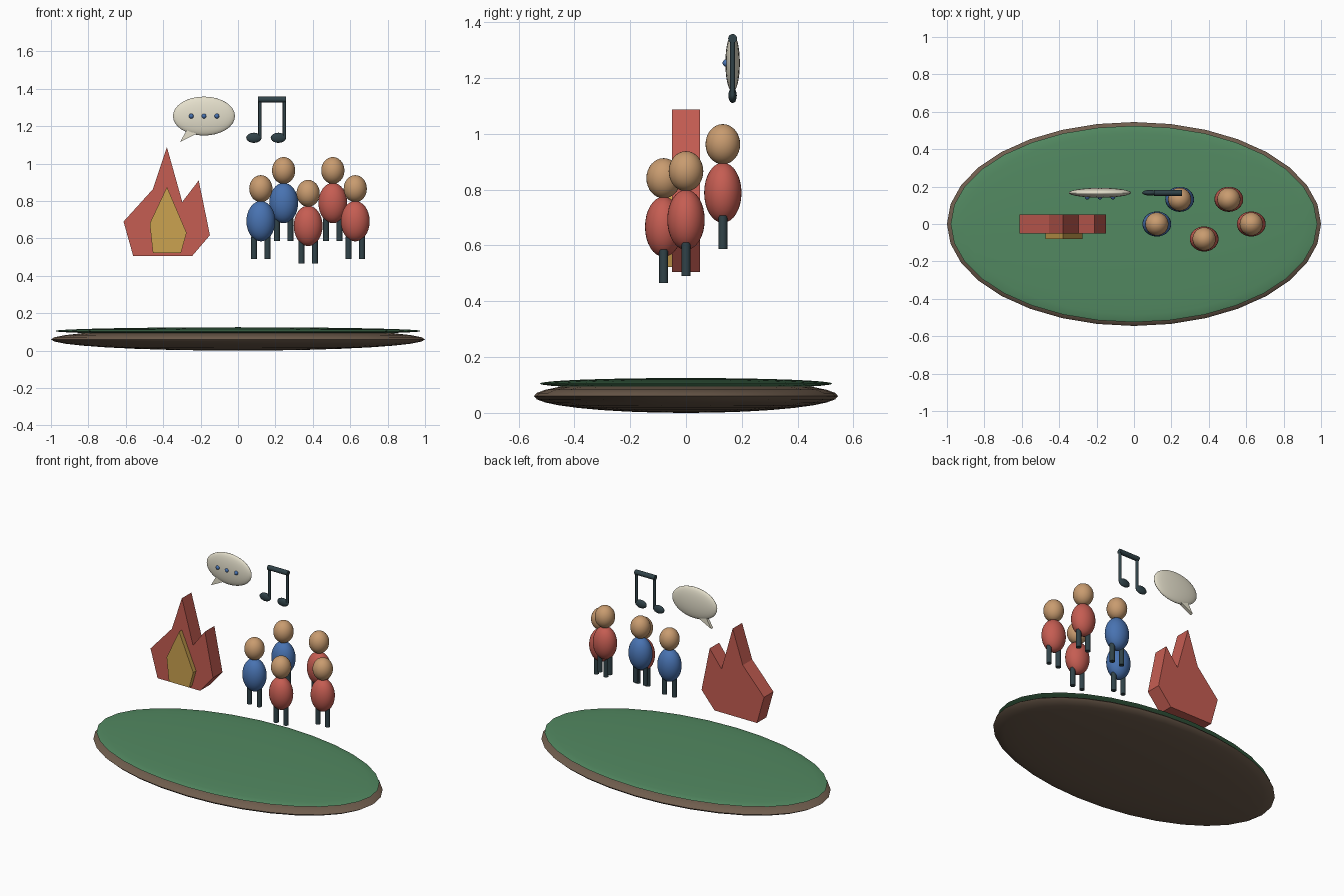
import bpy
from math import radians

if "Cube" in bpy.data.objects:
    bpy.data.objects.remove(bpy.data.objects["Cube"])


def material(name, rgb):
    m = bpy.data.materials.new(name)
    m.diffuse_color = (*rgb, 1)
    m.use_nodes = True
    m.node_tree.nodes["Principled BSDF"].inputs["Base Color"].default_value = m.diffuse_color
    return m


SOIL = material("soil_brown", (0.16, 0.11, 0.075))
GRASS = material("grass_green", (0.085, 0.25, 0.12))
RED = material("warm_red", (0.56, 0.11, 0.085))
GOLD = material("gold", (0.60, 0.36, 0.08))
BLUE = material("blue", (0.065, 0.17, 0.44))
SKIN = material("skin", (0.58, 0.33, 0.16))
DARK = material("dark_slate", (0.03, 0.055, 0.065))
CREAM = material("cream", (0.78, 0.74, 0.60))


def finish(name, mat):
    ob = bpy.context.object
    ob.name = name
    ob.data.materials.append(mat)
    bpy.ops.object.transform_apply(location=False, rotation=True, scale=True)
    bpy.ops.object.shade_smooth_by_angle(angle=radians(40))
    return ob


def ellipsoid(name, center, radii, mat, segments=32, rings=16):
    bpy.ops.mesh.primitive_uv_sphere_add(segments=segments, ring_count=rings,
                                         radius=1, location=center)
    bpy.context.object.scale = radii
    return finish(name, mat)


def rod(name, center, radius, length, mat, along_x=False):
    bpy.ops.mesh.primitive_cylinder_add(vertices=16, radius=radius, depth=length,
                                        location=center,
                                        rotation=(0, radians(90) if along_x else 0, 0))
    return finish(name, mat)


def plate(name, outline, y0, y1, mat):
    # closed x-z outline (counter-clockwise seen from the front) extruded in y
    n = len(outline)
    verts = [(x, y0, z) for x, z in outline] + [(x, y1, z) for x, z in outline]
    faces = [tuple(range(n)), tuple(range(2 * n - 1, n - 1, -1))]
    faces += [(i, i + n, (i + 1) % n + n, (i + 1) % n) for i in range(n)]
    mesh = bpy.data.meshes.new(name)
    mesh.from_pydata(verts, [], faces)
    mesh.materials.append(mat)
    ob = bpy.data.objects.new(name, mesh)
    bpy.context.collection.objects.link(ob)
    return ob


# Ground: two flattened lenses
ellipsoid("soil_base", (0, 0, 0.06), (1.0, 0.545, 0.06), SOIL)
ellipsoid("grass_top", (0, 0, 0.105), (0.98, 0.525, 0.02), GRASS)

# Campfire flame
plate("outer_flame", [(-0.56, 0.505), (-0.246, 0.505), (-0.15, 0.617), (-0.21, 0.91),
                      (-0.298, 0.795), (-0.38, 1.088), (-0.455, 0.863), (-0.612, 0.69)],
      -0.05, 0.05, RED)
plate("inner_flame", [(-0.455, 0.522), (-0.305, 0.522), (-0.275, 0.63),
                      (-0.38, 0.875), (-0.472, 0.68)], -0.08, -0.045, GOLD)

# Group of people: x, y, foot height, shirt
people = [(0.122, 0, 0.49, BLUE), (0.244, 0.132, 0.587, BLUE),
          (0.507, 0.132, 0.587, RED), (0.627, 0, 0.49, RED),
          (0.375, -0.08, 0.465, RED)]
for i, (x, y, z, shirt) in enumerate(people, 1):
    ellipsoid(f"person_{i}_body", (x, y, z + 0.202), (0.077, 0.067, 0.108), shirt)
    ellipsoid(f"person_{i}_head", (x, y, z + 0.376), (0.062, 0.062, 0.072), SKIN)
    for side, s in (("left", -1), ("right", 1)):
        rod(f"person_{i}_{side}_leg", (x + s * 0.036, y, z + 0.06), 0.016, 0.12, DARK)

# Speech bubble
ellipsoid("speech_bubble", (-0.182, 0.167, 1.254), (0.166, 0.026, 0.104), CREAM)
plate("bubble_tail", [(-0.31, 1.115), (-0.2, 1.17), (-0.262, 1.2)],
      0.157, 0.177, CREAM)
for i, x in enumerate((-0.25, -0.182, -0.113), 1):
    ellipsoid(f"bubble_dot_{i}", (x, 0.144, 1.254), (0.013, 0.013, 0.013), BLUE, 16, 8)

# Paired music note
for i, x in enumerate((0.117, 0.248), 1):
    ellipsoid(f"note_head_{i}", (x - 0.032, 0.167, 1.138), (0.041, 0.015, 0.027), DARK)
    rod(f"note_stem_{i}", (x, 0.167, 1.24), 0.009, 0.205, DARK)
rod("note_beam", (0.182, 0.167, 1.342), 0.016, 0.148, DARK, along_x=True)
